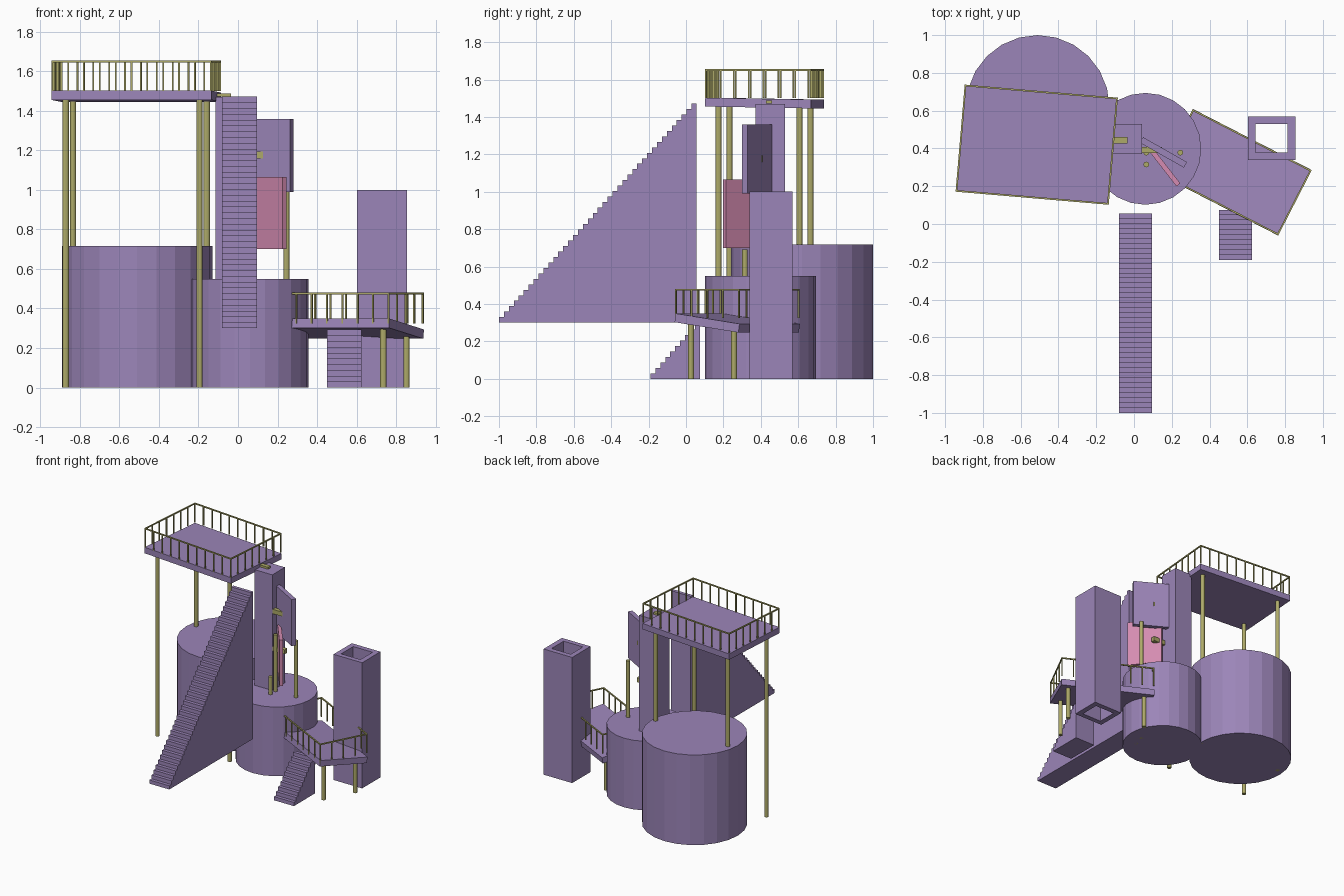
import bpy, bmesh
from math import radians, cos, sin
from mathutils import Vector, Matrix

cube = bpy.data.objects.get("Cube")
if cube:
    bpy.data.objects.remove(cube, do_unlink=True)


def material(name, rgb):
    m = bpy.data.materials.new(name)
    m.use_nodes = True
    m.diffuse_color = (*rgb, 1)
    m.node_tree.nodes["Principled BSDF"].inputs["Base Color"].default_value = (*rgb, 1)
    return m


PURPLE = material("dusty_purple", (0.33, 0.235, 0.48))
PINK = material("pink", (0.66, 0.26, 0.44))
OLIVE = material("olive_yellow", (0.42, 0.40, 0.14))


def finish(bm, name, mat):
    bmesh.ops.recalc_face_normals(bm, faces=bm.faces)
    mesh = bpy.data.meshes.new(name)
    bm.to_mesh(mesh)
    bm.free()
    mesh.materials.append(mat)
    ob = bpy.data.objects.new(name, mesh)
    bpy.context.collection.objects.link(ob)
    return ob


def add_box(bm, center, size, turn=0, tilt=0):
    m = (Matrix.Translation(center) @ Matrix.Rotation(radians(turn), 4, 'Z')
         @ Matrix.Rotation(radians(tilt), 4, 'X') @ Matrix.Diagonal((*size, 1)))
    bmesh.ops.create_cube(bm, size=1, matrix=m)


def box(name, center, size, mat=PURPLE, turn=0, tilt=0):
    bm = bmesh.new()
    add_box(bm, center, size, turn, tilt)
    return finish(bm, name, mat)


def cylinder(name, x, y, r, z0, z1, sides, mat=PURPLE):
    bm = bmesh.new()
    m = Matrix.Translation((x, y, (z0 + z1) / 2))
    bmesh.ops.create_cone(bm, cap_ends=True, segments=sides, radius1=r,
                          radius2=r, depth=z1 - z0, matrix=m)
    return finish(bm, name, mat)


def panel(name, start, end, z0, z1, thick, mat):
    """Upright thin slab running between two floor points."""
    a, b = Vector(start), Vector(end)
    d = b - a
    mid = (a + b) / 2
    turn = -Vector((1, 0)).angle_signed(d)
    bm = bmesh.new()
    m = (Matrix.Translation((mid.x, mid.y, (z0 + z1) / 2))
         @ Matrix.Rotation(turn, 4, 'Z')
         @ Matrix.Diagonal((d.length, thick, z1 - z0, 1)))
    bmesh.ops.create_cube(bm, size=1, matrix=m)
    return finish(bm, name, mat)


def stairs(name, x0, x1, y0, z0, count, run=0.0264, rise=0.0293):
    """Solid stair with a flat base, climbing towards the back."""
    pts = [(y0, z0)]
    for i in range(count):
        pts += [(y0 + i * run, z0 + (i + 1) * rise),
                (y0 + (i + 1) * run, z0 + (i + 1) * rise)]
    pts.append((y0 + count * run, z0))
    bm = bmesh.new()
    face = bm.faces.new([bm.verts.new((x0, y, z)) for y, z in pts])
    new = bmesh.ops.extrude_face_region(bm, geom=[face])["geom"]
    bmesh.ops.translate(bm, vec=(x1 - x0, 0, 0),
                        verts=[v for v in new if isinstance(v, bmesh.types.BMVert)])
    return finish(bm, name, PURPLE)


def deck(name, center, size, z, turn, tilt, cuts, rail_z, inset, leg_top):
    """Tilted platform with a level railing and four round legs."""
    cx, cy = center
    w, d = size
    c, s = cos(radians(turn)), sin(radians(turn))

    def place(u, v):
        return cx + u * c - v * s, cy + u * s + v * c

    box(name + "_floor", (cx, cy, z), (w, d, 0.047), turn=turn, tilt=tilt)

    # railing: top bars and evenly spaced posts
    bm = bmesh.new()
    post_h = 0.155
    for side in (-1, 1):
        for n, length, off, along_x in ((cuts[0], w, d, True), (cuts[1], d, w, False)):
            edge = side * (off / 2 - 0.004)
            mid = place(0, edge) if along_x else place(edge, 0)
            bar = (length, 0.009, 0.009) if along_x else (0.009, length, 0.009)
            add_box(bm, (*mid, rail_z + post_h - 0.0045), bar, turn)
            for i in range(n + 1):
                t = (i / n - 0.5) * (length - 0.008)
                x, y = place(t, edge) if along_x else place(edge, t)
                add_box(bm, (x, y, rail_z + post_h / 2), (0.008, 0.008, post_h), turn)
    finish(bm, name + "_railing", OLIVE)

    # legs
    for u, side in ((-1, "right"), (1, "left")):
        for v, end in ((-1, "front"), (1, "back")):
            x, y = place(u * (w / 2 - inset), v * (d / 2 - inset))
            top = leg_top[0] if v < 0 else leg_top[1]
            cylinder(f"{name}_{end}_{side}_leg", x, y, 0.016, 0, top, 12, OLIVE)


# round drums
cylinder("large_drum", -0.51, 0.62, 0.38, 0, 0.717, 24)
cylinder("small_drum", 0.06, 0.398, 0.296, 0, 0.55, 24)

# platforms
deck("upper_deck", (-0.515, 0.42), (0.813, 0.568), 1.474, -4.87, -1.0,
     (10, 7), 1.5, 0.067, (1.46, 1.455))
deck("lower_deck", (0.5375, 0.274), (0.707, 0.387), 0.298, -27.2, -8.2,
     (8, 4), 0.325, 0.065, (0.30, 0.265))

# staircases
stairs("main_stairs", -0.08, 0.095, -1.0, 0.30, 40)
stairs("small_stairs", 0.45, 0.625, -0.19, 0, 10)

# tower column on the small drum
box("tower_column", (-0.036, 0.45, 1.01), (0.156, 0.158, 0.92))
box("tower_bracket", (-0.085, 0.444, 1.48), (0.1, 0.033, 0.016), OLIVE)

# hinged panels with brackets
panel("upper_panel", (0.04, 0.445), (0.272, 0.313), 0.99, 1.36, 0.034, PURPLE)
panel("pink_panel", (0.075, 0.413), (0.235, 0.207), 0.70, 1.066, 0.026, PINK)
for label, z in (("upper", 1.177), ("lower", 0.882)):
    box(label + "_hinge", (0.09, 0.392, z), (0.115, 0.033, 0.035), OLIVE)

# thin posts on the small drum
for label, x, y, top in (("left", 0.245, 0.378, 1.0), ("right", 0.065, 0.378, 1.0),
                         ("front", 0.065, 0.315, 0.69)):
    cylinder(label + "_post", x, y, 0.015, 0, top, 12, OLIVE)

# open square chimney
bm = bmesh.new()
rings = []
for x0, x1, y0, y1 in ((0.603, 0.855, 0.34, 0.57), (0.643, 0.813, 0.378, 0.53)):
    for z in (0, 1):
        rings.append([bm.verts.new((x, y, z))
                      for x, y in ((x0, y0), (x1, y0), (x1, y1), (x0, y1))])
for a, b in ((0, 1), (1, 3), (3, 2), (2, 0)):
    for i in range(4):
        j = (i + 1) % 4
        bm.faces.new((rings[a][i], rings[a][j], rings[b][j], rings[b][i]))
finish(bm, "chimney", PURPLE)
